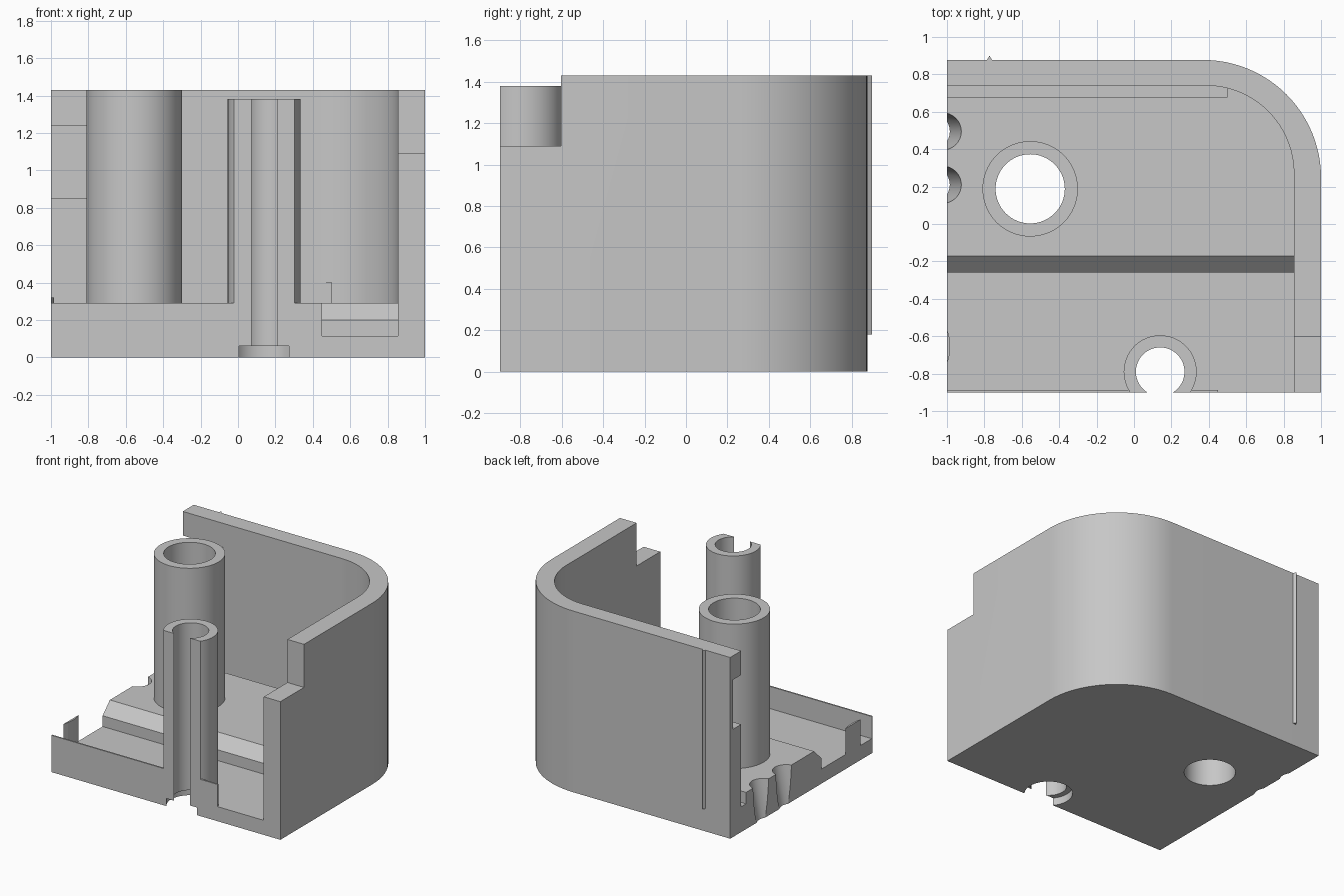
import bpy, bmesh, math
from mathutils import Vector, Matrix

cube = bpy.data.objects.get("Cube")
if cube:
    bpy.data.objects.remove(cube, do_unlink=True)

GREY = (0.57, 0.57, 0.57, 1)
grey = bpy.data.materials.new("plain grey plastic")
grey.use_nodes = True
grey.diffuse_color = GREY
grey.node_tree.nodes["Principled BSDF"].inputs["Base Color"].default_value = GREY


def prism(name, pts, lo, hi, axis="z"):
    """Extrude a closed 2D profile along z (points are x, y) or x (points are y, z)."""
    bm = bmesh.new()
    place = (lambda p: (p[0], p[1], lo)) if axis == "z" else (lambda p: (lo, p[0], p[1]))
    face = bm.faces.new([bm.verts.new(place(p)) for p in pts])
    out = bmesh.ops.extrude_face_region(bm, geom=[face])
    step = Vector((0, 0, hi - lo)) if axis == "z" else Vector((hi - lo, 0, 0))
    bmesh.ops.translate(bm, vec=step, verts=[v for v in out["geom"] if isinstance(v, bmesh.types.BMVert)])
    bmesh.ops.recalc_face_normals(bm, faces=bm.faces)
    mesh = bpy.data.meshes.new(name)
    bm.to_mesh(mesh)
    bm.free()
    mesh.materials.append(grey)
    obj = bpy.data.objects.new(name, mesh)
    bpy.context.collection.objects.link(obj)
    return obj


def box(name, x, y, z):
    return prism(name, [(x[0], y[0]), (x[1], y[0]), (x[1], y[1]), (x[0], y[1])], *z)


def arc(cx, cy, r, start, end, n):
    angles = [math.radians(start + (end - start) * i / n) for i in range(n + 1)]
    return [(cx + r * math.cos(a), cy + r * math.sin(a)) for a in angles]


def cylinder(name, centre, r, lo, hi, n=64):
    return prism(name, arc(*centre, r, 0, 360, n)[:-1], lo, hi)


def carve(obj, cutters):
    """Subtract the cutters, bake the result and remove them."""
    for c in cutters:
        c.hide_render = True
        mod = obj.modifiers.new(c.name, "BOOLEAN")
        mod.operation, mod.solver, mod.object = "DIFFERENCE", "EXACT", c
    bpy.context.view_layer.update()
    graph = bpy.context.evaluated_depsgraph_get()
    baked = bpy.data.meshes.new_from_object(obj.evaluated_get(graph))
    obj.modifiers.clear()
    obj.data = baked
    for c in cutters:
        bpy.data.objects.remove(c, do_unlink=True)


def smooth(obj):
    bpy.ops.object.select_all(action="DESELECT")
    obj.select_set(True)
    bpy.context.view_layer.objects.active = obj
    bpy.ops.object.shade_smooth_by_angle(angle=math.radians(30))


LEFT, FRONT, BACK, TOP = -1, -0.9, 0.877, 1.43
INNER_X, INNER_Y, FLOOR, LOW_FLOOR = 0.855, 0.74, 0.29, 0.115
REAR_POST, FRONT_POST = (-0.555, 0.188), (0.14, -0.79)


def rounded_outline(x0, y0, x1, y1, r):
    return [(x0, y0), (x1, y0)] + arc(x1 - r, y1 - r, r, 0, 90, 24) + [(x0, y1)]


# Housing: rounded block with the cavity, sunken front floor and openings removed
housing = prism("housing", rounded_outline(LEFT, FRONT, 1, BACK, 0.63), 0, TOP)
sunken = [(-0.888, LOW_FLOOR), (-0.26, LOW_FLOOR), (-0.26, 0.2), (-0.17, FLOOR), (-0.17, 0.4), (-0.888, 0.4)]
cutters = [
    prism("cavity", rounded_outline(-1.2, -1.2, INNER_X, INNER_Y, 0.47), FLOOR, 2),
    prism("sunken_floor", sunken, -1.2, INNER_X, "x"),
    box("front_opening", (0.45, INNER_X), (-1.2, -0.85), (LOW_FLOOR, 0.4)),
    box("side_wall_step", (0.7, 1.2), (-1.2, -0.605), (1.09, 2)),
    box("back_wall_recess", (-1.2, -0.65), (0.6, 0.84), (0.85, 1.24)),
    box("rear_floor_groove", (-1.2, 0.5), (0.68, INNER_Y), (0.2, 0.4)),
    cylinder("rear_bore", REAR_POST, 0.185, -0.1, 2),
    cylinder("front_bore", FRONT_POST, 0.13, -0.1, 2),
    cylinder("front_counterbore", FRONT_POST, 0.173, -0.1, 0.06),
]
# Slanted cable grooves in the open edge
for y in (0.495, 0.21):
    groove = cylinder("cable_groove", (0, 0), 0.1, -0.5, 0.5, 32)
    groove.matrix_world = Matrix.Translation((-1.055, y, 0.15)) @ Matrix.Rotation(math.radians(12), 4, "Y")
    cutters.append(groove)
carve(housing, cutters)
smooth(housing)

# Hollow screw posts
rear_post = cylinder("rear_post", REAR_POST, 0.255, 0.28, TOP)
carve(rear_post, [cylinder("rear_post_bore", REAR_POST, 0.185, -0.1, 2)])
smooth(rear_post)

front_post = cylinder("front_post", FRONT_POST, 0.195, 0.1, 1.38)
carve(front_post, [cylinder("front_post_bore", FRONT_POST, 0.13, -0.1, 2),
                   box("front_trim", (-0.3, 0.6), (-1.2, FRONT), (-0.1, 2))])
smooth(front_post)

# Thin tab on the open edge
prism("edge_tab", [(-1, -0.75), (-0.988, -0.71), (-0.984, -0.655), (-0.988, -0.6), (-1, -0.56)], 0.1, 0.32)

# Small pointed rib on the back wall
prism("back_rib", [(-0.79, 0.87), (-0.755, 0.87), (-0.7725, 0.9)], 0.18, TOP)
